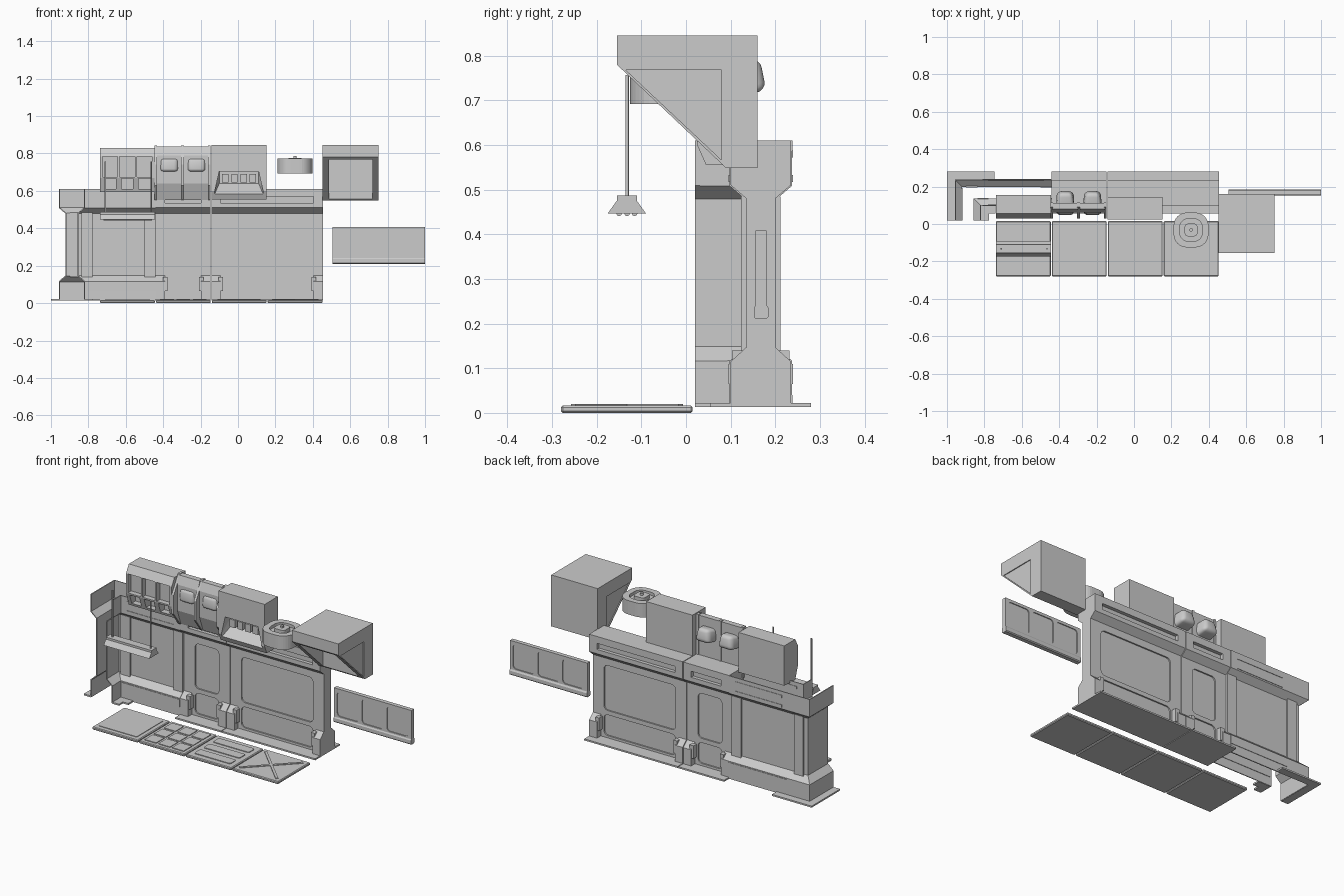
import bpy, bmesh, math
from mathutils import Vector

old = bpy.data.objects.get("Cube")
if old:
    bpy.data.objects.remove(old, do_unlink=True)

grey = bpy.data.materials.new("light_grey")
grey.use_nodes = True
grey.diffuse_color = (0.6, 0.6, 0.6, 1)
grey.node_tree.nodes["Principled BSDF"].inputs["Base Color"].default_value = (0.6, 0.6, 0.6, 1)


def finish(name, bm):
    bmesh.ops.recalc_face_normals(bm, faces=bm.faces)
    mesh = bpy.data.meshes.new(name)
    bm.to_mesh(mesh)
    bm.free()
    mesh.materials.append(grey)
    obj = bpy.data.objects.new(name, mesh)
    bpy.context.scene.collection.objects.link(obj)
    return obj


def prism(name, pts, axis, a, b):
    """Extrude a 2D outline along an axis from a to b."""
    place = {"x": lambda p, t: (t, p[0], p[1]),
             "y": lambda p, t: (p[0], t, p[1]),
             "z": lambda p, t: (p[0], p[1], t)}[axis]
    bm = bmesh.new()
    ends = [[bm.verts.new(place(p, t)) for p in pts] for t in (a, b)]
    for ring in ends:
        bm.faces.new(ring)
    n = len(pts)
    for i in range(n):
        j = (i + 1) % n
        bm.faces.new((ends[0][i], ends[0][j], ends[1][j], ends[1][i]))
    return finish(name, bm)


def rect(u0, u1, v0, v1, r=0.0, steps=5):
    if r == 0:
        return [(u0, v0), (u1, v0), (u1, v1), (u0, v1)]
    pts = []
    for k, (u, v) in enumerate([(u1 - r, v1 - r), (u0 + r, v1 - r), (u0 + r, v0 + r), (u1 - r, v0 + r)]):
        for s in range(steps + 1):
            t = math.pi / 2 * (k + s / steps)
            pts.append((u + r * math.cos(t), v + r * math.sin(t)))
    return pts


def box(name, x0, x1, y0, y1, z0, z1):
    return prism(name, rect(x0, x1, y0, y1), "z", z0, z1)


def hull(name, pts):
    bm = bmesh.new()
    for p in pts:
        bm.verts.new(p)
    bmesh.ops.convex_hull(bm, input=bm.verts)
    return finish(name, bm)


def bake(obj):
    bpy.context.view_layer.update()
    ev = obj.evaluated_get(bpy.context.evaluated_depsgraph_get())
    mesh = bpy.data.meshes.new_from_object(ev)
    obj.modifiers.clear()
    obj.data = mesh


def carve(obj, cutters):
    for c in cutters:
        c.hide_render = True
        m = obj.modifiers.new("cut", "BOOLEAN")
        m.operation, m.solver, m.object = "DIFFERENCE", "EXACT", c
    bake(obj)
    for c in cutters:
        bpy.data.objects.remove(c, do_unlink=True)


def soften(obj, width, segments=3):
    m = obj.modifiers.new("round", "BEVEL")
    m.width, m.segments, m.limit_method = width, segments, "ANGLE"
    bake(obj)


# Wall cross-section, as distance from the centre line and height
MID = 0.1675
SIDE = [(0.0675, 0.015), (0.0675, 0.115), (0.0325, 0.147), (0.0325, 0.48), (0.0675, 0.51), (0.0675, 0.61)]
flared = [(MID + d, z) for d, z in SIDE] + [(MID - d, z) for d, z in reversed(SIDE)]
PLAIN = [(0.0325, 0.015)] + SIDE[3:]
straight = [(MID + d, z) for d, z in PLAIN] + [(MID - d, z) for d, z in reversed(PLAIN)]

# Two straight wall bays: piers at the ends, panelled body between
for label, x0, x1 in (("door_bay", -0.44, -0.147), ("wide_bay", -0.143, 0.455)):
    a, b = x0 + 0.05, x1 - 0.05
    for side, p0, p1 in (("left", x0, a), ("right", b, x1)):
        prism(f"{label}_pier_{side}", flared, "x", p0, p1)
    body = prism(f"{label}_body", straight, "x", a, b)
    cuts = []
    for s in (-1, 1):
        face, top = MID + s * 0.0325, MID + s * 0.0675
        for z0, z1 in ((0.035, 0.155), (0.18, 0.44)):
            cuts.append(prism("panel_cut", rect(a + 0.02, b - 0.02, z0, z1, 0.025), "y",
                              face - s * 0.008, face + s * 0.02))
        cuts.append(box("slot_cut", a, b, *sorted((top - s * 0.02, top + s * 0.02)), 0.535, 0.57))
    carve(body, cuts)
    box(f"{label}_base_plate", x0, x1, 0.055, 0.28, 0.013, 0.022)
    # Stepped clamps around the pier feet
    for s in (-1, 1):
        for c in (a, b):
            y = MID + s * 0.05
            box(f"{label}_foot_clamp", c - 0.012, c + 0.012, y - 0.014, y + 0.014, 0.065, 0.14)

# Hollow corner made of an outer and an inner shell
CX = -0.8875
for label, s in (("outer", 1), ("inner", -1)):
    bm = bmesh.new()
    rows = []
    for d, z in SIDE:
        d *= s
        rows.append([bm.verts.new(p) for p in
                     ((-0.44, MID + d, z), (CX - d, MID + d, z), (CX - d, 0.02, z))])
    for r, q in zip(rows, rows[1:]):
        for i in range(2):
            bm.faces.new((r[i], r[i + 1], q[i + 1], q[i]))
    shell = finish(f"corner_{label}_shell", bm)
    m = shell.modifiers.new("thickness", "SOLIDIFY")
    m.thickness, m.offset = 0.006, 0
    bake(shell)
    # Raised trims framing the corner panel
    y = MID + s * 0.036
    for x in (CX - s * 0.03 + 0.05, -0.47):
        box(f"corner_{label}_trim", x - 0.03, x + 0.03, y - 0.008, y + 0.008, 0.14, 0.485)
    y = MID + s * 0.0675
    for z in (0.525, 0.58):
        box(f"corner_{label}_rail", -0.78, -0.48, y - 0.005, y + 0.005, z - 0.008, z + 0.008)
    box(f"corner_{label}_skirt_strip", -0.81, -0.44, y - 0.005, y + 0.005, 0.065, 0.11)

prism("corner_outer_plate", [(-1, 0.02), (-0.955, 0.02), (-0.955, 0.235), (-0.745, 0.235),
                             (-0.745, 0.28), (-1, 0.28)], "z", 0.013, 0.022)
prism("corner_inner_plate", [(-0.82, 0.02), (-0.775, 0.02), (-0.775, 0.055), (-0.74, 0.055),
                             (-0.74, 0.1), (-0.82, 0.1)], "z", 0.013, 0.022)

# Floor tiles with four raised patterns
for i in range(4):
    x0 = -0.738 + i * 0.299
    x1 = x0 + 0.293
    cx, cy = (x0 + x1) / 2, -0.132
    soften(box(f"floor_tile_{i + 1}", x0, x1, -0.28, 0.015, 0, 0.016), 0.004, 1)
    if i == 0:
        box("tile_plain_pad", cx - 0.12, cx + 0.12, cy - 0.12, cy + 0.12, 0.012, 0.019)
    elif i == 1:
        for u in (-1, 0, 1):
            for v in (-1, 0, 1):
                px, py = cx + u * 0.088, cy + v * 0.088
                box("tile_square", px - 0.037, px + 0.037, py - 0.037, py + 0.037, 0.012, 0.02)
    elif i == 2:
        for v in (-1, 0, 1):
            py = cy + v * 0.085
            prism("tile_bar", rect(cx - 0.115, cx + 0.115, py - 0.028, py + 0.028, 0.01), "z", 0.012, 0.02)
    else:
        for s in (-1, 1):
            prism("tile_cross_bar", [(cx - 0.125, cy - s * 0.115), (cx - 0.115, cy - s * 0.125),
                                     (cx + 0.125, cy + s * 0.115), (cx + 0.115, cy + s * 0.125)], "z", 0.012, 0.02)

# Overhanging hood with open underside and inset cheeks
hood = prism("hood", [(-0.155, 0.845), (0.16, 0.845), (0.16, 0.548), (0.09, 0.548), (-0.155, 0.78)], "x", 0.453, 0.75)
wedge = [(-0.135, 0.768), (0.08, 0.768), (0.08, 0.566)]
carve(hood, [prism("cavity_cut", [(-0.2, 0.768), (0.08, 0.768), (0.08, 0.5), (-0.2, 0.5)], "x", 0.487, 0.72),
             prism("cheek_cut", wedge, "x", 0.44, 0.458), prism("cheek_cut", wedge, "x", 0.745, 0.77)])

# Loose window panel
panel = box("window_panel", 0.505, 1.0, 0.156, 0.18, 0.212, 0.408)
cuts = []
for i in range(3):
    x = 0.525 + i * 0.159
    for y0, y1 in ((0.14, 0.161), (0.175, 0.2)):
        cuts.append(prism("window_cut", rect(x, x + 0.138, 0.25, 0.392, 0.02), "y", y0, y1))
carve(panel, cuts)
prism("panel_bottom_rail", [(0.152, 0.215), (0.157, 0.21), (0.18, 0.21), (0.185, 0.215), (0.185, 0.235),
                            (0.18, 0.243), (0.157, 0.243), (0.152, 0.235)], "x", 0.505, 1.0)

# Rounded ceiling vent
VX, VY = 0.305, -0.032
vent = prism("vent_body", rect(VX - 0.093, VX + 0.093, VY - 0.093, VY + 0.093, 0.07, 8), "z", 0.692, 0.772)
carve(vent, [prism("vent_cut", rect(VX - 0.06, VX + 0.06, VY - 0.06, VY + 0.06, 0.045, 8), "z", 0.755, 0.8)])
prism("vent_hub", rect(VX - 0.034, VX + 0.034, VY - 0.034, VY + 0.034, 0.018), "z", 0.74, 0.776)
prism("vent_knob", rect(VX - 0.009, VX + 0.009, VY - 0.009, VY + 0.009, 0.008), "z", 0.77, 0.786)

# Console box with a flared open mouth and teeth
console = prism("console_box", [(0.025, 0.845), (0.145, 0.845), (0.145, 0.6), (0.1, 0.555),
                                (0.045, 0.555), (0.025, 0.6)], "x", -0.143, 0.153)
carve(console, [hull("mouth_cut", [(-0.1, 0.01, 0.705), (0.11, 0.01, 0.705), (-0.132, 0.01, 0.565),
                                   (0.142, 0.01, 0.565), (-0.1, 0.1, 0.705), (0.11, 0.1, 0.705),
                                   (-0.1, 0.1, 0.64), (0.11, 0.1, 0.64)])])
for i in range(4):
    x = -0.068 + i * 0.049
    box("console_tooth", x - 0.017, x + 0.017, 0.045, 0.11, 0.645, 0.69)

# Twin display units: sloped back, fins and rounded housings
for x in (-0.439, -0.297, -0.153):
    prism("display_fin", [(0.09, 0.842), (0.115, 0.842), (0.115, 0.55), (0.09, 0.55),
                          (0.03, 0.63), (0.03, 0.74)], "x", x - 0.007, x + 0.007)
for x in (-0.368, -0.222):
    prism("display_back", [(0.08, 0.838), (0.112, 0.838), (0.112, 0.55), (0.095, 0.55),
                           (0.062, 0.64), (0.062, 0.79)], "x", x - 0.068, x + 0.068)
    pod = hull("display_pod", [(x + s * w, y, z) for s in (-1, 1) for w, y, z in
                               ((0.05, 0.045, 0.70), (0.05, 0.055, 0.775), (0.045, 0.18, 0.72), (0.035, 0.165, 0.795))])
    soften(pod, 0.022, 4)
    for p in pod.data.polygons:
        p.use_smooth = True

# Three-cell cabinet
cabinet = prism("cabinet", [(0.155, 0.6), (0.155, 0.83), (0.055, 0.83), (0.03, 0.785),
                            (0.03, 0.67), (0.055, 0.595)], "x", -0.737, -0.445)
cuts = []
for i in range(3):
    x = -0.725 + i * 0.092
    cuts.append(box("cell_cut", x, x + 0.082, 0.0, 0.06, 0.675, 0.785))
    cuts.append(box("cell_cut", x + 0.01, x + 0.072, 0.0, 0.085, 0.61, 0.665))
carve(cabinet, cuts)

# Hanging light bar with rods and tubes
prism("light_bar", [(-0.155, 0.487), (-0.11, 0.487), (-0.11, 0.475), (-0.09, 0.447),
                    (-0.175, 0.447), (-0.155, 0.475)], "x", -0.737, -0.445)
for y in (-0.15, -0.132, -0.115):
    prism("light_tube", rect(y - 0.006, y + 0.006, 0.441, 0.453, 0.005, 2), "x", -0.72, -0.46)
for x in (-0.71, -0.465):
    prism("light_rod", rect(x - 0.004, x + 0.004, -0.136, -0.128, 0.003, 2), "z", 0.48, 0.757)
